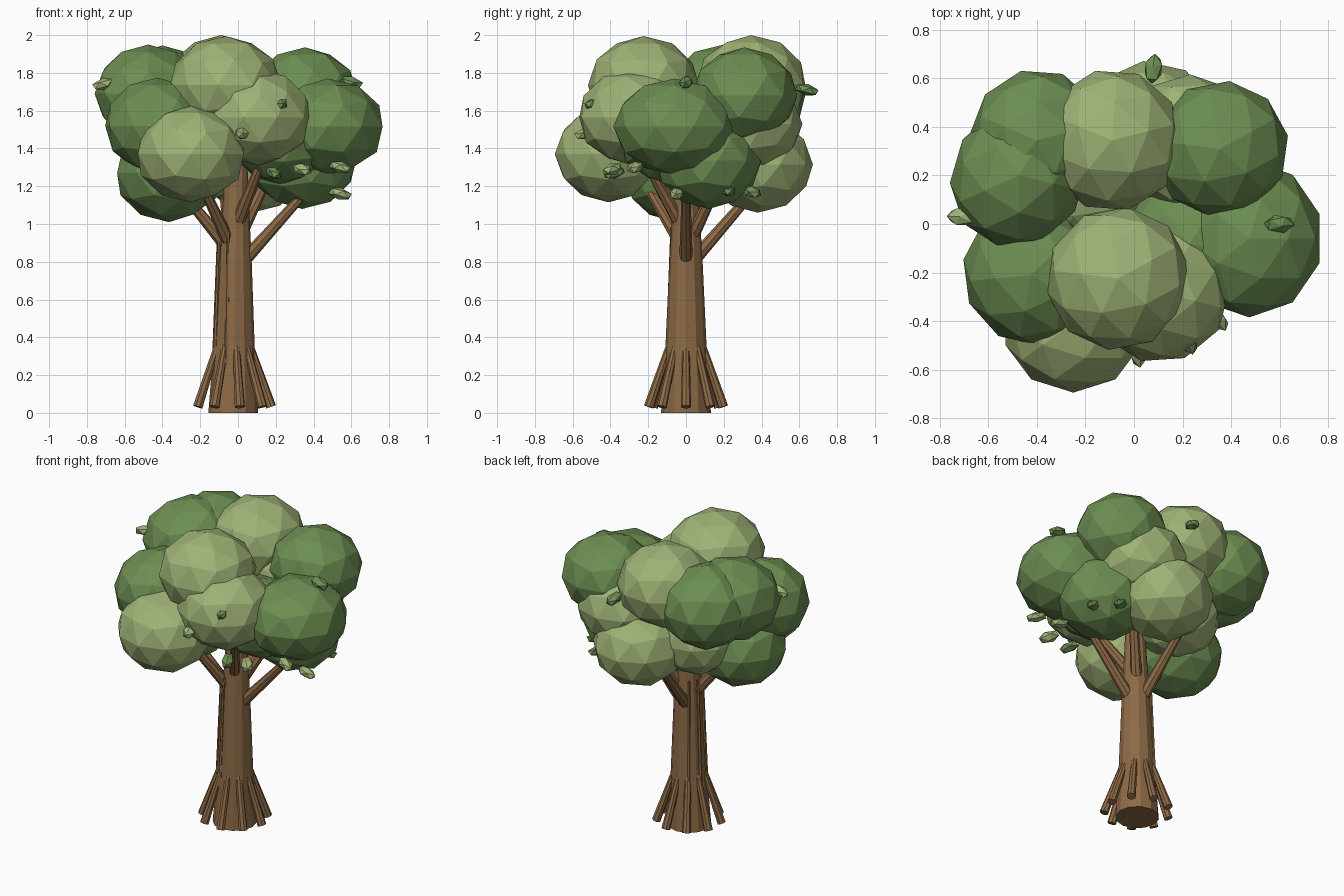
import bpy, math
from mathutils import Vector, Matrix

if "Cube" in bpy.data.objects:
    bpy.data.objects.remove(bpy.data.objects["Cube"])


def material(name, rgb):
    m = bpy.data.materials.new(name)
    m.diffuse_color = (*rgb, 1)
    m.use_nodes = True
    m.node_tree.nodes["Principled BSDF"].inputs["Base Color"].default_value = m.diffuse_color
    return m


BARK = material("bark brown", (0.265, 0.145, 0.062))
LIGHT = material("light leaf green", (0.345, 0.450, 0.180))
DARK = material("dark leaf green", (0.152, 0.272, 0.085))
CX = -0.025  # trunk axis


def finish(name, mat):
    ob = bpy.context.object
    ob.name = name
    ob.data.materials.append(mat)
    return ob


def limb(name, a, b, r1, r2, sides=8):
    """Tapered cylinder from a to b."""
    a, b = Vector(a), Vector(b)
    d = b - a
    bpy.ops.mesh.primitive_cone_add(vertices=sides, radius1=r1, radius2=r2, depth=d.length)
    ob = finish(name, BARK)
    ob.matrix_world = Matrix.Translation((a + b) / 2) @ d.to_track_quat('Z', 'Y').to_matrix().to_4x4()
    return ob


def blob(name, c, r, mat, sub=2, rot=(0, 0, 0)):
    bpy.ops.mesh.primitive_ico_sphere_add(subdivisions=sub, radius=1, location=c, rotation=rot)
    ob = finish(name, mat)
    ob.scale = r
    return ob


# trunk: stacked rings of a tapering profile
profile = [(0.0, 0.132), (0.33, 0.110), (0.80, 0.088), (1.10, 0.070), (1.40, 0.055)]
N = 12
verts, faces = [], []
for z, r in profile:
    for i in range(N):
        t = 2 * math.pi * i / N
        verts.append((CX + 0.012 * z + r * math.cos(t), r * math.sin(t), z))
for k in range(len(profile) - 1):
    for i in range(N):
        j = (i + 1) % N
        faces.append((k * N + i, k * N + j, (k + 1) * N + j, (k + 1) * N + i))
faces += [tuple(reversed(range(N))), tuple(range(len(verts) - N, len(verts)))]
me = bpy.data.meshes.new("trunk")
me.from_pydata(verts, [], faces)
me.materials.append(BARK)
bpy.context.collection.objects.link(bpy.data.objects.new("trunk", me))

# roots flaring around the base
for i in range(9):
    t = 2 * math.pi * i / 9
    c, s = math.cos(t), math.sin(t)
    limb("root", (CX + 0.200 * c, 0.200 * s, 0.032), (CX + 0.088 * c, 0.088 * s, 0.36), 0.027, 0.018)

# thin bark ridges along the trunk
for deg in (125, 165, 205, 250):
    t = math.radians(deg)
    c, s = math.cos(t), math.sin(t)
    limb("bark_ridge", (CX + 0.106 * c, 0.106 * s, 0.25), (CX + 0.080 * c, 0.080 * s, 0.98), 0.012, 0.008, 5)

# branches: angle, start height, reach, end height
for deg, z0, reach, z1 in [(0, 0.80, 0.42, 1.21), (98, 0.82, 0.42, 1.24), (190, 0.90, 0.32, 1.22),
                           (45, 0.94, 0.33, 1.35), (-128, 0.92, 0.30, 1.25), (-55, 1.02, 0.28, 1.36)]:
    t = math.radians(deg)
    c, s = math.cos(t), math.sin(t)
    limb("branch", (CX + 0.05 * c, 0.05 * s, z0), (CX + reach * c, reach * s, z1), 0.036, 0.022)

# foliage clumps: centre, radii
light = [((-0.25, -0.41, 1.37), (0.295, 0.285, 0.255)),
         ((-0.065, -0.225, 1.735), (0.30, 0.295, 0.26)),
         ((0.105, -0.28, 1.565), (0.295, 0.29, 0.255)),
         ((-0.09, 0.345, 1.74), (0.295, 0.29, 0.26)),
         ((0.075, 0.38, 1.315), (0.295, 0.285, 0.255)),
         ((0.23, 0.33, 1.53), (0.29, 0.285, 0.25)),
         ((-0.19, 0.16, 1.37), (0.27, 0.27, 0.25))]
dark = [((0.475, -0.06, 1.515), (0.305, 0.325, 0.255)),
        ((0.355, 0.31, 1.68), (0.285, 0.28, 0.255)),
        ((-0.475, 0.20, 1.69), (0.305, 0.275, 0.26)),
        ((-0.40, 0.345, 1.68), (0.295, 0.28, 0.265)),
        ((-0.425, -0.21, 1.52), (0.295, 0.28, 0.255)),
        ((-0.365, -0.05, 1.27), (0.29, 0.285, 0.26)),
        ((0.34, 0.12, 1.335), (0.29, 0.28, 0.255)),
        ((0.23, -0.08, 1.46), (0.28, 0.28, 0.25))]
for group, mat, label in ((light, LIGHT, "light_clump"), (dark, DARK, "dark_clump")):
    for i, (c, r) in enumerate(group):
        blob(label, c, r, mat, 2, (0, 0, 0.5 * i))

# loose leaves around the crown
leaves = [((-0.71, 0.03, 1.74), LIGHT), ((0.22, -0.48, 1.64), DARK), ((0.02, -0.53, 1.48), LIGHT),
          ((0.19, -0.38, 1.27), DARK), ((0.34, -0.39, 1.29), LIGHT), ((0.54, -0.27, 1.30), LIGHT),
          ((0.54, -0.05, 1.16), LIGHT), ((0.60, 0.0, 1.75), DARK), ((0.08, 0.64, 1.71), DARK),
          ((0.25, 0.45, 1.27), LIGHT), ((0.40, 0.35, 1.17), DARK), ((0.50, 0.22, 1.18), DARK)]
for i, (c, mat) in enumerate(leaves):
    blob("leaf", c, (0.068, 0.040, 0.032), mat, 1,
         (0.3 * math.sin(2 * i), 0.25, math.atan2(c[1], c[0])))
